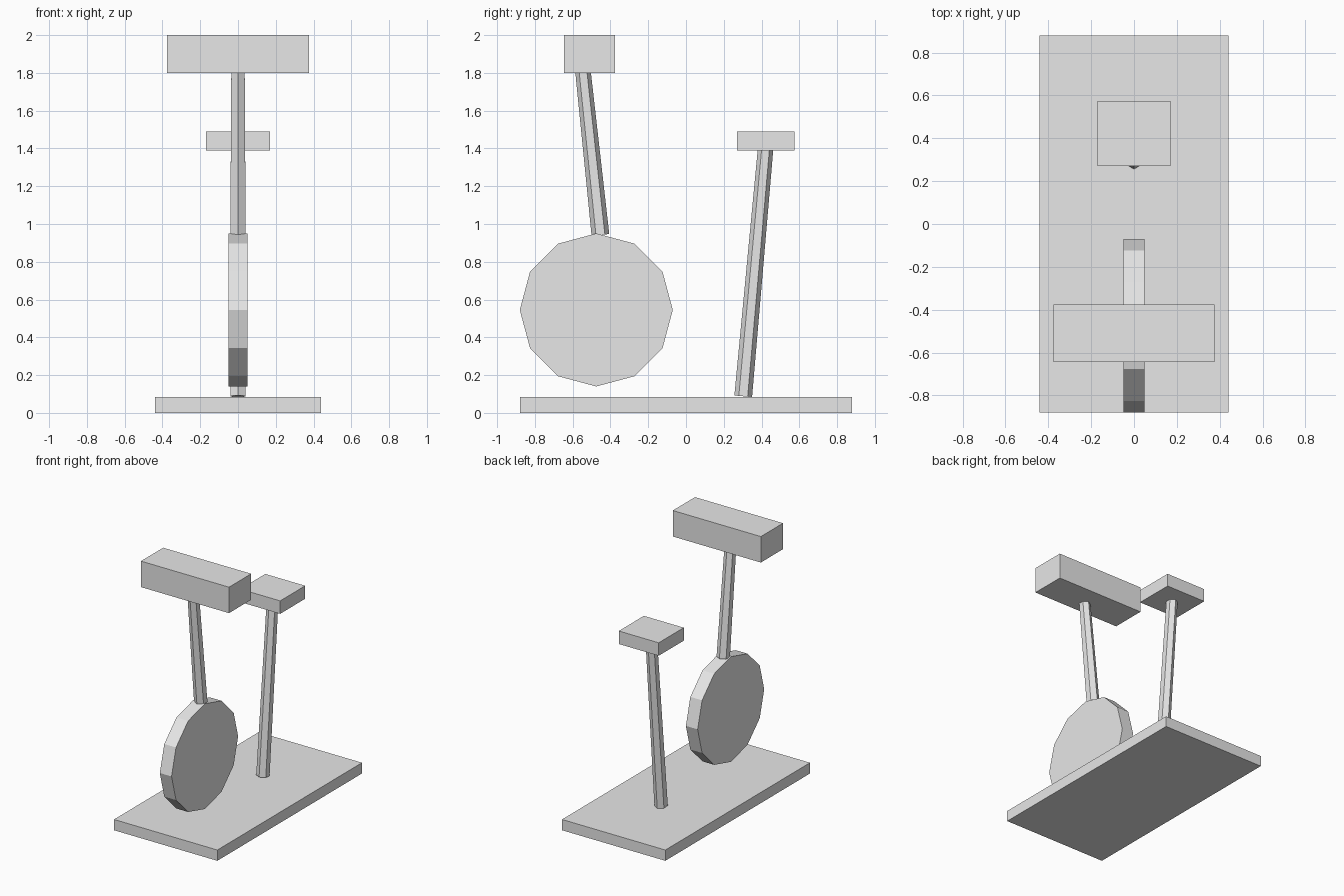
import bpy
import math
from mathutils import Vector

if "Cube" in bpy.data.objects:
    bpy.data.objects.remove(bpy.data.objects["Cube"], do_unlink=True)

GREY = (0.8, 0.8, 0.8, 1.0)
grey = bpy.data.materials.new("plain_grey")
grey.use_nodes = True
grey.diffuse_color = GREY
grey.node_tree.nodes["Principled BSDF"].inputs["Base Color"].default_value = GREY


def finish(name):
    obj = bpy.context.object
    obj.name = name
    obj.data.materials.append(grey)
    return obj


def box(name, size, centre):
    bpy.ops.mesh.primitive_cube_add(size=1, location=centre)
    obj = finish(name)
    obj.scale = size
    bpy.ops.object.transform_apply(location=False, rotation=False, scale=True)


def post(name, bottom, top, r_bottom, r_top):
    """Tapered six-sided post between two points, with an edge facing front."""
    a, b = Vector(bottom), Vector(top)
    axis = b - a
    tilt = math.atan2(-axis.y, axis.z)
    bpy.ops.mesh.primitive_cone_add(vertices=6, radius1=r_bottom, radius2=r_top,
                                    depth=axis.length, location=(a + b) / 2,
                                    rotation=(tilt, 0, 0))
    finish(name)


# Floor plate
box("base", (0.88, 1.76, 0.083), (0, 0, 0.0415))

# Flywheel, turning about the x axis
bpy.ops.mesh.primitive_cylinder_add(vertices=12, radius=0.405, depth=0.1,
                                    location=(0, -0.475, 0.545),
                                    rotation=(0, math.pi / 2, 0))
finish("wheel")

# Handlebar and its post
post("handlebar_post", (0, -0.453, 0.942), (0, -0.545, 1.805), 0.047, 0.041)
box("handlebar", (0.75, 0.27, 0.2), (0, -0.51, 1.9))

# Seat and its post
post("seat_post", (0, 0.303, 0.088), (0, 0.421, 1.395), 0.047, 0.041)
box("seat", (0.34, 0.305, 0.1), (0, 0.4225, 1.44))
